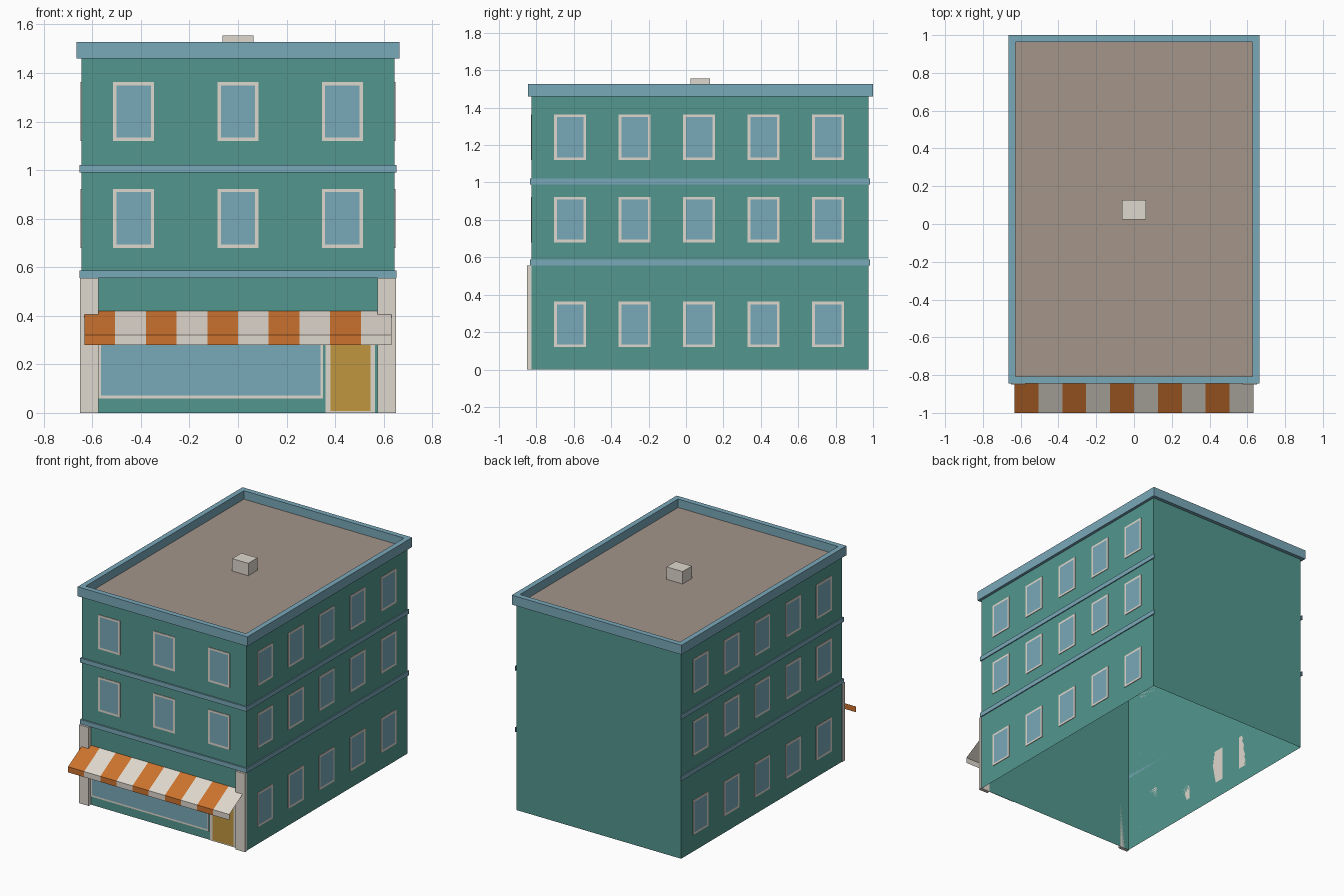
import bpy, bmesh
from mathutils import Vector

cube = bpy.data.objects.get("Cube")
if cube:
    bpy.data.objects.remove(cube, do_unlink=True)


def material(name, rgb):
    """Flat material from 0-255 sRGB values, stored as linear."""
    lin = [((c / 255 + 0.055) / 1.055) ** 2.4 for c in rgb]
    m = bpy.data.materials.new(name)
    m.use_nodes = True
    m.diffuse_color = (*lin, 1)
    m.node_tree.nodes["Principled BSDF"].inputs["Base Color"].default_value = (*lin, 1)
    return m


TEAL = material("teal wall", (82, 150, 141))
BLUE = material("blue trim and glass", (121, 168, 185))
CREAM = material("cream trim", (222, 215, 205))
ORANGE = material("orange cloth", (204, 115, 46))
GOLD = material("gold door", (192, 150, 64))
TAN = material("tan roof", (164, 149, 138))

# Main dimensions
HALF_X, FRONT, BACK = 0.645, -0.825, 0.975
EAVE = 1.46


def finish(name, bm, *mats):
    me = bpy.data.meshes.new(name)
    bm.to_mesh(me)
    bm.free()
    for m in mats:
        me.materials.append(m)
    ob = bpy.data.objects.new(name, me)
    bpy.context.collection.objects.link(ob)
    return ob


def box_mesh(lo, hi):
    bm = bmesh.new()
    bmesh.ops.create_cube(bm, size=1)
    lo, hi = Vector(lo), Vector(hi)
    for v in bm.verts:
        v.co = (lo + hi) / 2 + v.co * (hi - lo)
    bm.normal_update()
    return bm


def box(name, lo, hi, mat):
    return finish(name, box_mesh(lo, hi), mat)


def facing(bm, direction):
    return max(bm.faces, key=lambda f: f.normal.dot(Vector(direction)))


def window(name, side, u, z, width, height, frame=0.02, pane=BLUE):
    """Thin framed plate on a wall; side is front, left or right."""
    w, t = width / 2, 0.004
    if side == "front":
        out = (0, -1, 0)
        bm = box_mesh((u - w, FRONT - t, z), (u + w, FRONT, z + height))
    else:
        s = 1 if side == "left" else -1
        out = (s, 0, 0)
        xs = sorted((s * HALF_X, s * (HALF_X + t)))
        bm = box_mesh((xs[0], u - w, z), (xs[1], u + w, z + height))
    face = facing(bm, out)
    bmesh.ops.inset_region(bm, faces=[face], thickness=frame)
    face.material_index = 1
    return finish(name, bm, CREAM, pane)


# Wall shell, open underneath
bm = box_mesh((-HALF_X, FRONT, 0), (HALF_X, BACK, EAVE + 0.003))
bmesh.ops.delete(bm, geom=[facing(bm, (0, 0, -1))], context="FACES")
finish("walls", bm, TEAL)

# Cornice with a sunken roof
bm = box_mesh((-0.665, -0.845, EAVE), (0.665, 1.0, 1.527))
roof = facing(bm, (0, 0, 1))
bmesh.ops.inset_region(bm, faces=[roof], thickness=0.053)
inner = bmesh.ops.extrude_discrete_faces(bm, faces=[roof])["faces"][0]
bmesh.ops.translate(bm, verts=inner.verts, vec=(0, 0, -0.06))
rim = [e for e in bm.edges if e.is_boundary]
bmesh.ops.bridge_loops(bm, edges=rim)
inner.material_index = 1
bm.normal_update()
under = min(bm.faces, key=lambda f: f.calc_center_median().z)
bmesh.ops.inset_region(bm, faces=[under], thickness=0.04)
bmesh.ops.delete(bm, geom=[under], context="FACES")
bmesh.ops.recalc_face_normals(bm, faces=bm.faces)
finish("cornice_and_roof", bm, BLUE, TAN)

box("roof_vent", (-0.063, 0.025, EAVE), (0.063, 0.128, 1.555), CREAM)

# Floor bands on the front and both sides
for n, z in enumerate((0.555, 0.99)):
    top = z + 0.032
    box(f"front_band_{n}", (-0.652, FRONT - 0.01, z), (0.652, FRONT, top), BLUE)
    for side, s in (("left", 1), ("right", -1)):
        xs = sorted((s * HALF_X, s * 0.652))
        box(f"{side}_band_{n}", (xs[0], FRONT, z), (xs[1], BACK + 0.01, top), BLUE)

# Windows
for floor, z in enumerate((0.12, 0.68, 1.12)):
    for i in range(5):
        for side in ("left", "right"):
            window(f"{side}_window_{floor}_{i}", side, -0.62 + 0.345 * i, z, 0.17, 0.243)
    if floor:
        for i in range(3):
            window(f"front_window_{floor}_{i}", "front", 0.43 * (i - 1), z, 0.17, 0.243)

# Shop front
window("shop_window", "front", -0.112, 0.06, 0.926, 0.35, frame=0.016)
box("door_frame", (0.36, FRONT - 0.004, 0), (0.565, FRONT, 0.4), CREAM)
box("door", (0.381, FRONT - 0.007, 0.008), (0.546, FRONT, 0.38), GOLD)
for side, x in (("right", -0.65), ("left", 0.575)):
    box(f"{side}_pillar", (x, -0.85, 0), (x + 0.075, FRONT, 0.555), CREAM)

# Striped awning: one cloth sheet with a hanging valance
bm = bmesh.new()
profile = ((FRONT, 0.42), (-1.0, 0.32), (-1.0, 0.28))
STRIPES = 10
grid = [[bm.verts.new((-0.632 + 1.264 * i / STRIPES, y, z)) for y, z in profile]
        for i in range(STRIPES + 1)]
for i in range(STRIPES):
    for j in range(2):
        f = bm.faces.new((grid[i][j], grid[i][j + 1], grid[i + 1][j + 1], grid[i + 1][j]))
        f.material_index = i % 2
finish("awning", bm, ORANGE, CREAM)
